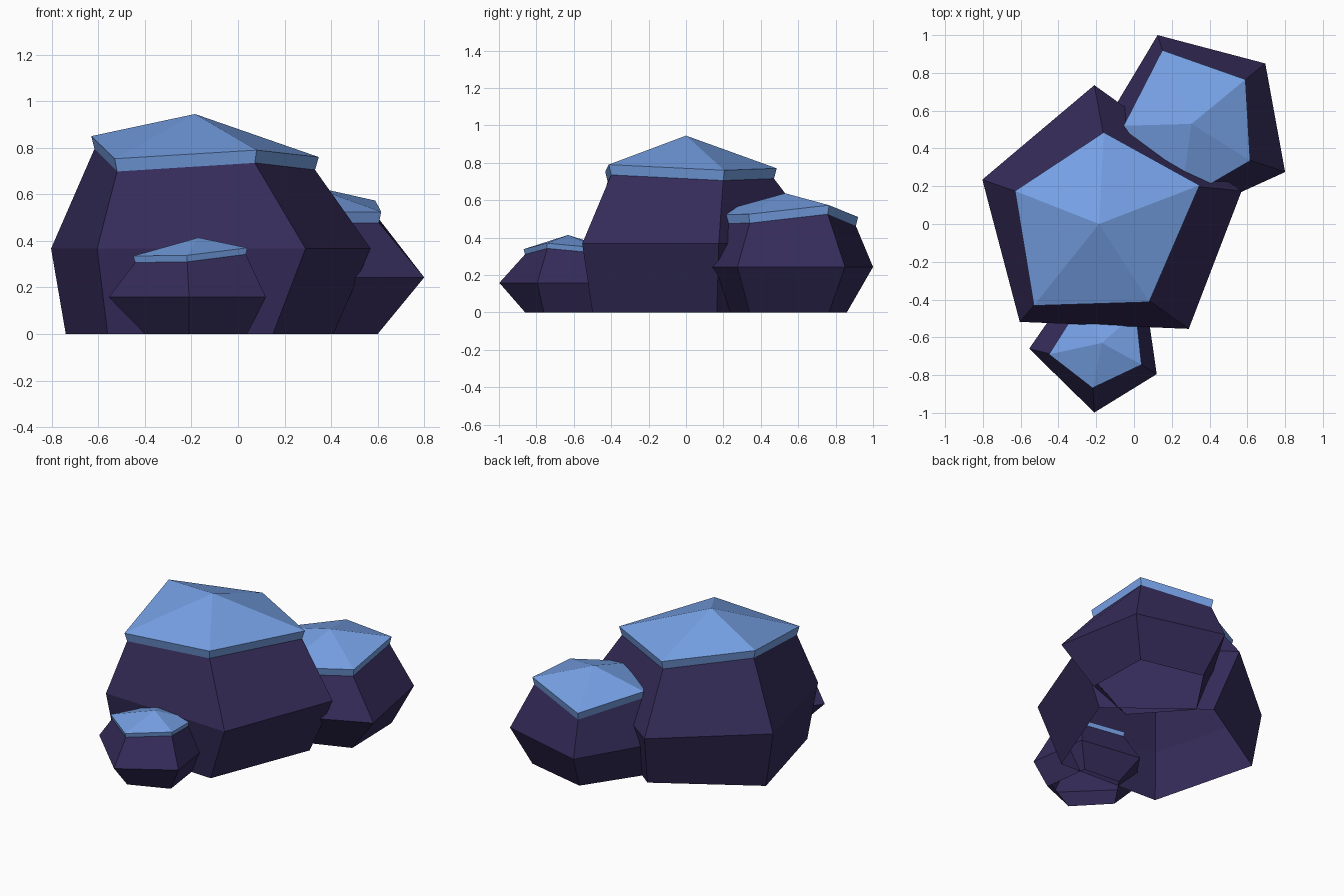
import bpy, bmesh

if "Cube" in bpy.data.objects:
    bpy.data.objects.remove(bpy.data.objects["Cube"])


def material(name, rgb):
    m = bpy.data.materials.new(name)
    m.diffuse_color = (*rgb, 1.0)
    m.use_nodes = True
    m.node_tree.nodes["Principled BSDF"].inputs["Base Color"].default_value = m.diffuse_color
    return m


STONE = material("dark purple stone", (0.036, 0.025, 0.102))
CAP = material("blue cap", (0.183, 0.358, 0.790))


def rock(name, base, waist, waist_z, rim, apex, lip):
    """Five-sided rock, open underneath: base ring, waist ring, cap lip, cap rim and a peak."""
    bm = bmesh.new()
    ax, ay, az = apex
    lip_ring = [(ax + (x - ax) * 0.97, ay + (y - ay) * 0.97, z - lip) for x, y, z in rim]
    rings = [[(x, y, 0) for x, y in base],
             [(x, y, waist_z) for x, y in waist],
             lip_ring, rim]
    rings = [[bm.verts.new(p) for p in ring] for ring in rings]
    n = len(base)

    # Sides; the topmost band is the edge of the cap
    for level in range(3):
        lo, hi = rings[level], rings[level + 1]
        for i in range(n):
            j = (i + 1) % n
            f = bm.faces.new((lo[i], lo[j], hi[j], hi[i]))
            f.material_index = 1 if level == 2 else 0
    # Sloping cap
    peak = bm.verts.new(apex)
    for i in range(n):
        f = bm.faces.new((rings[3][i], rings[3][(i + 1) % n], peak))
        f.material_index = 1

    mesh = bpy.data.meshes.new(name)
    bm.to_mesh(mesh)
    bm.free()
    mesh.materials.append(STONE)
    mesh.materials.append(CAP)
    ob = bpy.data.objects.new(name, mesh)
    bpy.context.collection.objects.link(ob)
    return ob


# Large middle rock
rock("large_rock",
     base=[(-.74, .22), (-.56, -.47), (.15, -.50), (.41, .165), (-.13, .59)],
     waist=[(-.803, .235), (-.605, -.518), (.29, -.555), (.57, .175), (-.21, .735)],
     waist_z=.367,
     rim=[(-.63, .175, .85), (-.53, -.432, .753), (.08, -.413, .79),
          (.347, .205, .76), (-.16, .485, .77)],
     apex=(-.185, 0, .945), lip=.055)

# Medium rock at the back right
rock("back_rock",
     base=[(.18, .86), (-.05, .52), (.235, .205), (.60, .34), (.59, .765)],
     waist=[(.125, 1.0), (-.18, .49), (.25, .025), (.80, .275), (.695, .85)],
     waist_z=.243,
     rim=[(.15, .92, .51), (-.055, .52, .557), (.245, .12, .523),
          (.615, .335, .525), (.59, .765, .573)],
     apex=(.305, .53, .637), lip=.048)

# Small rock at the front
rock("front_rock",
     base=[(-.40, -.66), (-.21, -.86), (.04, -.76), (0, -.46), (-.25, -.44)],
     waist=[(-.555, -.66), (-.21, -.998), (.12, -.795), (.065, -.41), (-.34, -.35)],
     waist_z=.158,
     rim=[(-.45, -.69, .335), (-.22, -.868, .338), (.04, -.745, .37),
          (.01, -.47, .345), (-.28, -.42, .345)],
     apex=(-.17, -.63, .414), lip=.028)
